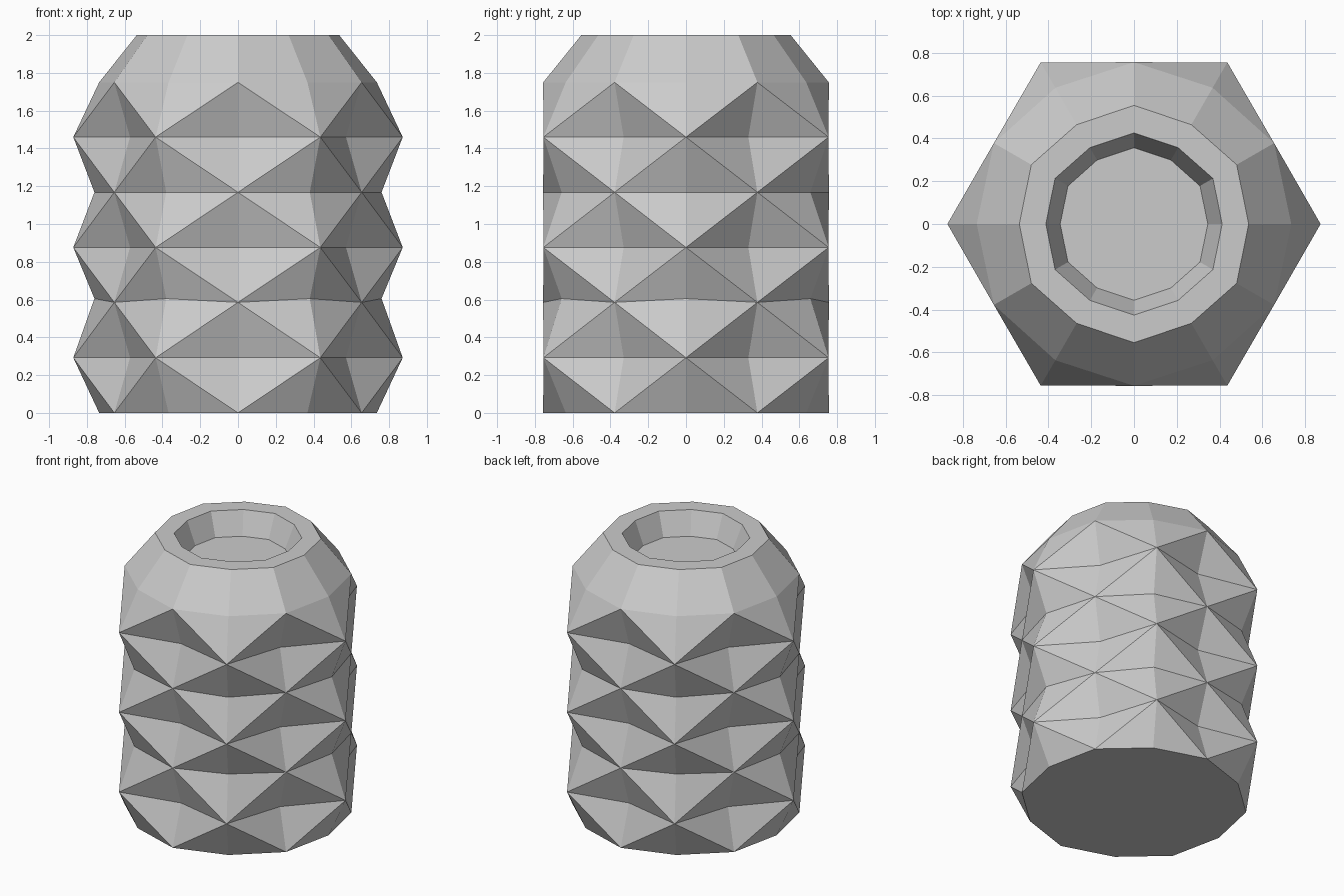
import bpy, bmesh
from math import cos, sin, pi

if "Cube" in bpy.data.objects:
    bpy.data.objects.remove(bpy.data.objects["Cube"])

bm = bmesh.new()


def ring(r_even, z_even, r_odd, z_odd):
    """Twelve points: even ones at 0, 60.. degrees, odd ones at 30, 90.."""
    pts = []
    for i in range(12):
        r, z = (r_odd, z_odd) if i % 2 else (r_even, z_even)
        a = i * pi / 6
        pts.append(bm.verts.new((r * cos(a), r * sin(a), z)))
    return pts


def bridge(lo, hi, ridge=None):
    """Join two rings; ridge = parity of the lower point each diagonal starts at."""
    for i in range(12):
        j = (i + 1) % 12
        if ridge is None:
            bm.faces.new((lo[i], lo[j], hi[j], hi[i]))
        elif i % 2 == ridge:
            bm.faces.new((lo[i], lo[j], hi[j]))
            bm.faces.new((lo[i], hi[j], hi[i]))
        else:
            bm.faces.new((lo[i], lo[j], hi[i]))
            bm.faces.new((lo[j], hi[j], hi[i]))


# Body: rings alternate between mid-side peaks and hexagon-corner peaks
valley = [(0.735, 0.0, 0), (0.76, 0.605, 0.585), (0.76, 1.168, 1.168), (0.735, 1.75, 1.75)]
corner = [0.292, 0.876, 1.46]
rings = []
for k, (r, z_in, z_out) in enumerate(valley):
    rings.append(ring(r, z_in, 0.756, z_out))
    if k < 3:
        rings.append(ring(0.872, corner[k], 0.66, corner[k]))
for k in range(6):
    bridge(rings[k], rings[k + 1], ridge=(k + 1) % 2)

# Shoulder, rim and recessed opening
lip = [ring(0.536, 2, 0.554, 2), ring(0.412, 2, 0.426, 2), ring(0.345, 1.835, 0.356, 1.835)]
bridge(rings[-1], lip[0])
bridge(lip[0], lip[1])
bridge(lip[1], lip[2])
bm.faces.new(lip[2])
bm.faces.new(rings[0][::-1])

bmesh.ops.recalc_face_normals(bm, faces=bm.faces)
mesh = bpy.data.meshes.new("faceted_pot")
bm.to_mesh(mesh)
bm.free()
bpy.context.collection.objects.link(bpy.data.objects.new("faceted_pot", mesh))
